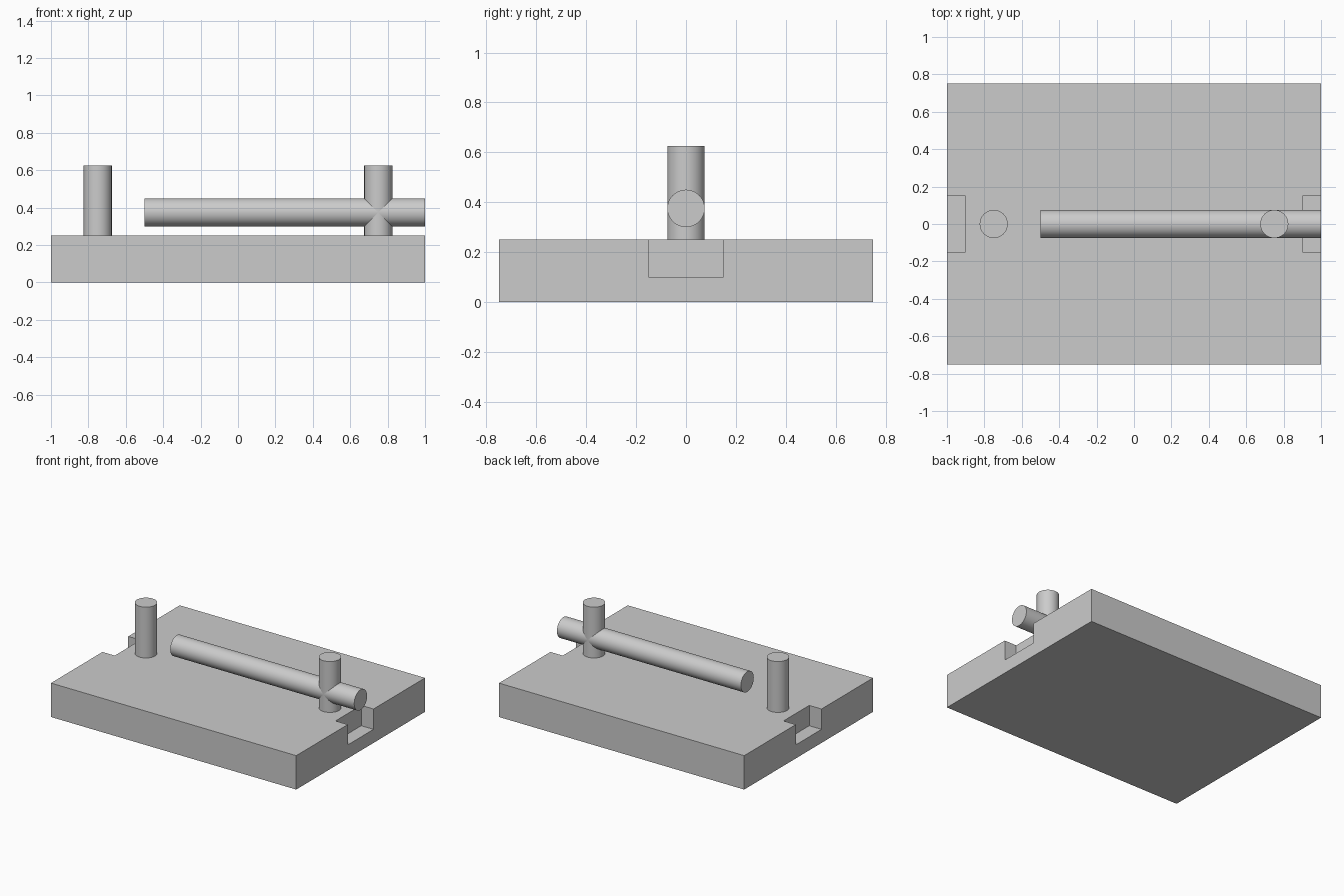
import bpy
from math import radians

cube = bpy.data.objects.get("Cube")
if cube:
    bpy.data.objects.remove(cube, do_unlink=True)

# One plain grey for every part
GREY = (0.6, 0.6, 0.6, 1)
grey = bpy.data.materials.new("plain_grey")
grey.use_nodes = True
grey.diffuse_color = GREY
grey.node_tree.nodes["Principled BSDF"].inputs["Base Color"].default_value = GREY


def box(name, size, centre):
    bpy.ops.mesh.primitive_cube_add(size=1, location=centre)
    obj = bpy.context.object
    obj.name = name
    obj.scale = size
    bpy.ops.object.transform_apply(location=False, rotation=False, scale=True)
    obj.data.materials.append(grey)
    return obj


def rod(name, length, centre, tilt=0):
    bpy.ops.mesh.primitive_cylinder_add(vertices=64, radius=0.075, depth=length,
                                        location=centre, rotation=(0, radians(tilt), 0))
    obj = bpy.context.object
    obj.name = name
    obj.data.materials.append(grey)
    bpy.ops.object.shade_smooth_by_angle(angle=radians(30))
    return obj


# Base plate with a notch cut into the top edge of each end
base = box("base_plate", (2, 1.5, 0.25), (0, 0, 0.125))
for side in (-1, 1):
    cutter = box("notch_cutter", (0.2, 0.3, 0.3), (side, 0, 0.25))
    cutter.hide_render = True
    cut = base.modifiers.new("notch", 'BOOLEAN')
    cut.operation = 'DIFFERENCE'
    cut.solver = 'EXACT'
    cut.object = cutter
    bpy.context.view_layer.objects.active = base
    bpy.ops.object.modifier_apply(modifier=cut.name)
    bpy.data.objects.remove(cutter, do_unlink=True)

# Upright posts
for name, side in (("right_post", -1), ("left_post", 1)):
    rod(name, 0.375, (side * 0.75, 0, 0.4375))

# Horizontal bar passing through the left post
rod("cross_bar", 1.5, (0.25, 0, 0.375), tilt=90)
